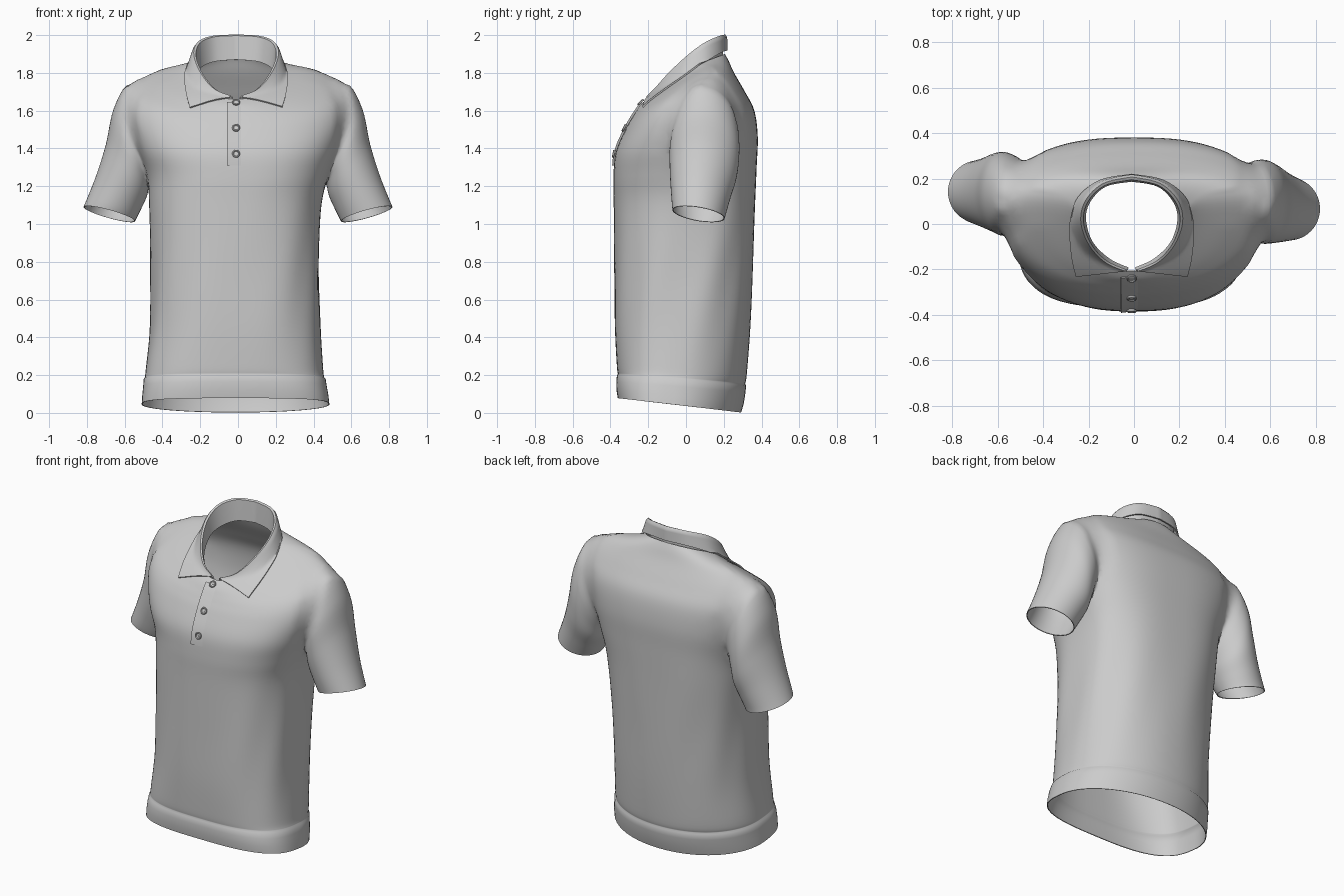
import bpy, bmesh, math
from mathutils import Vector
from mathutils.bvhtree import BVHTree

if "Cube" in bpy.data.objects:
    bpy.data.objects.remove(bpy.data.objects["Cube"])


def spline(keys, sub):
    """Catmull-Rom through equal-length tuples."""
    out, n = [], len(keys)
    for i in range(n - 1):
        p = [keys[max(0, min(n - 1, i + k))] for k in (-1, 0, 1, 2)]
        for s in range(sub):
            t = s / sub
            out.append(tuple(0.5 * (2 * b + (c - a) * t + (2 * a - 5 * b + 4 * c - d) * t * t
                                    + (3 * b - a - 3 * c + d) * t ** 3) for a, b, c, d in zip(*p)))
    return out + [tuple(keys[-1])]


def loft(name, rings, closed=True, caps=False):
    bm = bmesh.new()
    rows = [[bm.verts.new(p) for p in r] for r in rings]
    n = len(rows[0])
    for a, b in zip(rows, rows[1:]):
        for i in range(n if closed else n - 1):
            j = (i + 1) % n
            bm.faces.new((a[i], a[j], b[j], b[i]))
    if caps:
        for r in (rows[0], rows[-1]):
            c = bm.verts.new(sum((v.co for v in r), Vector()) / n)
            for i in range(n):
                bm.faces.new((r[i], r[(i + 1) % n], c))
    bmesh.ops.recalc_face_normals(bm, faces=bm.faces)
    me = bpy.data.meshes.new(name)
    bm.to_mesh(me)
    bm.free()
    ob = bpy.data.objects.new(name, me)
    bpy.context.collection.objects.link(ob)
    return ob


def activate(ob):
    bpy.ops.object.select_all(action='DESELECT')
    ob.select_set(True)
    bpy.context.view_layer.objects.active = ob


def finish(ob, thick, offset=-1, angle=45):
    activate(ob)
    if thick:
        m = ob.modifiers.new("thickness", 'SOLIDIFY')
        m.thickness, m.offset = thick, offset
        bpy.ops.object.modifier_apply(modifier=m.name)
    bpy.ops.object.shade_smooth_by_angle(angle=math.radians(angle))


def spow(v, p):
    return math.copysign(abs(v) ** p, v)


def body_ring(k, n=88):
    zf, zs, zb, hw, yf, ys, yb, ef, eb, xc = k
    pts = []
    for i in range(n):
        a = 2 * math.pi * i / n
        e = eb if math.cos(a) > 0 else ef
        sx, c = spow(math.sin(a), 2 / e), spow(math.cos(a), 2 / e)
        fold = 0.005 * math.sin(9 * a + 4 * zs) * max(0, min(1, (1.25 - zs) * 2)) * max(0, min(1, zs * 2 - .3))
        y = ys + c * ((yb - ys) if c > 0 else (ys - yf)) * (1 + fold)
        z = zs + abs(c) * ((zb if c > 0 else zf) - zs)
        pts.append((xc + sx * hw * (1 + 2 * fold), y, z))
    return pts


# Shirt: z front/side/back, half width, y front/side/back, roundness front/back, x centre
band = [(.078, .045, .002, .497, -.361, -.07, .292, 3.0, 2.05, -.013),
        (.12, .09, .05, .493, -.368, -.06, .306, 3.0, 2.05, -.014),
        (.165, .142, .108, .486, -.369, -.06, .315, 2.9, 2.1, -.016),
        (.198, .178, .145, .482, -.366, -.05, .318, 2.8, 2.1, -.018)]
body = [(.206, .185, .153, .475, -.361, -.05, .313, 2.8, 2.1, -.018),
        (.26, .238, .21, .469, -.367, -.04, .322, 2.75, 2.15, -.019),
        (.48, .47, .46, .451, -.378, -.02, .340, 2.6, 2.25, -.014),
        (.80, .80, .80, .446, -.380, 0, .355, 2.6, 2.4, -.015),
        (1.1, 1.1, 1.1, .456, -.382, .02, .366, 2.6, 2.65, -.014),
        (1.25, 1.27, 1.3, .485, -.384, .04, .374, 2.6, 2.75, 0),
        (1.38, 1.42, 1.46, .54, -.372, .06, .380, 2.6, 2.65, 0),
        (1.50, 1.60, 1.60, .59, -.322, .09, .362, 2.45, 2.45, 0),
        (1.56, 1.735, 1.70, .565, -.288, .10, .312, 2.3, 2.35, 0),
        (1.595, 1.81, 1.80, .45, -.266, .11, .255, 2.2, 2.3, 0),
        (1.63, 1.835, 1.865, .30, -.242, .09, .225, 2.1, 2.2, -.01),
        (1.66, 1.845, 1.90, .225, -.208, .06, .206, 2.0, 2.0, -.012)]
shirt = loft("shirt_body", [body_ring(k) for k in band + spline(body, 5)], caps=True)

# Sleeves: outer x/z, inner x/z, y front, y back
sleeve = [(.43, 1.78, .36, 1.34, -.01, .24),
          (.575, 1.75, .43, 1.28, -.065, .27),
          (.658, 1.61, .465, 1.21, -.085, .283),
          (.70, 1.42, .485, 1.14, -.086, .27),
          (.755, 1.245, .515, 1.075, -.08, .235),
          (.818, 1.09, .545, 1.015, -.072, .205)]


def sleeve_rings(side, shift):
    keys = spline(sleeve, 6)
    rings = []
    for q, (ox, oz, ix, iz, yf, yb) in enumerate(keys):
        t, ring = q / (len(keys) - 1), []
        for i in range(48):
            a = 2 * math.pi * i / 48
            c, s = math.cos(a), math.sin(a)
            ring.append((side * ((ox + ix) / 2 + c * (ox - ix) / 2),
                         (yf + yb) / 2 + s * (yb - yf) / 2 + shift * t,
                         (oz + iz) / 2 + c * (oz - iz) / 2 - .022 * s * t))
        rings.append(ring)
    return rings


cap_points = [Vector(v.co) for v in shirt.data.vertices[-2:]]
for side, shift in ((1, 0), (-1, .075)):
    sl = loft("sleeve", sleeve_rings(side, shift), caps=True)
    cap_points.append(Vector(sl.data.vertices[-1].co))
    activate(shirt)
    m = shirt.modifiers.new("join", 'BOOLEAN')
    m.operation, m.solver, m.object = 'UNION', 'EXACT', sl
    bpy.ops.object.modifier_apply(modifier=m.name)
    bpy.data.objects.remove(sl)

# Open the hem, neck and cuffs, then soften the armhole joins
bm = bmesh.new()
bm.from_mesh(shirt.data)
bmesh.ops.delete(bm, geom=[v for v in bm.verts if any((v.co - c).length < 1e-3 for c in cap_points)],
                 context='VERTS')
bmesh.ops.remove_doubles(bm, verts=bm.verts, dist=.003)
bm.normal_update()
seam = {v for e in bm.edges if len(e.link_faces) == 2 and e.calc_face_angle(0) > .3 for v in e.verts
        if abs(v.co.x) > .33 and v.co.z > 1.05}
for _ in range(3):
    seam |= {e.other_vert(v) for v in seam for e in v.link_edges}
for count, low in ((5, 1.05), (8, 1.38)):
    part = [v for v in seam if not v.is_boundary and v.co.z > low]
    for _ in range(count):
        bmesh.ops.smooth_vert(bm, verts=part, factor=.5, use_axis_x=True, use_axis_y=True, use_axis_z=True)
tree = BVHTree.FromBMesh(bm)
bm.to_mesh(shirt.data)
bm.free()
finish(shirt, .005, angle=60)

# Collar: inner seam, fold line and outer edge from front to centre back
base = [(.015, -.195, 1.635), (.10, -.155, 1.66), (.175, -.08, 1.72), (.205, .02, 1.79),
        (.185, .10, 1.83), (.115, .168, 1.86), (0, .19, 1.87)]
fold = [(.022, -.205, 1.672), (.11, -.165, 1.71), (.18, -.09, 1.795), (.215, .01, 1.888),
        (.195, .10, 1.955), (.12, .172, 1.988), (0, .198, 1.995)]
edge = [(.245, -.23, 1.595), (.262, -.16, 1.645), (.272, -.07, 1.715), (.27, .02, 1.79),
        (.235, .115, 1.865), (.14, .19, 1.91), (0, .217, 1.918)]


def around(keys):
    half = [Vector(p) for p in spline(keys, 6)]
    full = half + [Vector((-p.x, p.y, p.z)) for p in half[-2::-1]]
    return [p + Vector((-.01, 0, 0)) for p in full]


def drape(p):
    hit = tree.ray_cast(Vector((p.x, p.y, 3)), Vector((0, 0, -1)))[0]
    if hit and hit.z > 1.4:
        p.z = max(p.z, hit.z + .008)
    return p


strips = []
for b, f, e in zip(around(base), around(fold), around(edge)):
    out = Vector((e.x - f.x, e.y - f.y, 0)).normalized()
    roll = f + out * .016 + Vector((0, 0, -.006))
    strips.append([b, b.lerp(f, .5), f, f + out * .008 + Vector((0, 0, .004))]
                  + [drape(roll.lerp(e, k / 6)) for k in range(7)])
finish(loft("collar", strips, closed=False), .008, offset=0)

# Button placket laid on the chest, raised only along its open edge
forward = Vector((0, 1, 0))


def chest(x, z):
    hit, normal, _, _ = tree.ray_cast(Vector((x, -2, z)), forward)
    return hit, (normal if normal.y < 0 else -normal)


grid = []
for k in range(17):
    z = 1.31 + .33 * k / 16
    row = [chest(-.058 + .09 * i / 6, z) for i in range(7)]
    grid.append([h + n * (.008 - .002 * i) for i, (h, n) in enumerate(row)])
finish(loft("placket", grid, closed=False), .004, offset=0)

# Buttons: raised rim, dished centre and stitch
for z in (1.638, 1.505, 1.37):
    p, n = chest(-.01, z)
    rot = n.to_track_quat('Z', 'Y')
    prof = [(.001, 0), (.02, 0), (.021, .008), (.019, .011), (.015, .011), (.012, .007), (.001, .007)]
    ob = loft("button", [[(r * math.cos(a * math.pi / 12), r * math.sin(a * math.pi / 12), h)
                          for a in range(24)] for r, h in prof], caps=True)
    ob.location, ob.rotation_mode, ob.rotation_quaternion = p + n * .004, 'QUATERNION', rot
    finish(ob, 0, angle=35)
    bpy.ops.mesh.primitive_cube_add(size=1, location=p + n * .012)
    st = bpy.context.object
    st.name = "button_stitch"
    st.rotation_mode, st.rotation_quaternion = 'QUATERNION', rot
    st.scale = (.014, .004, .004)
